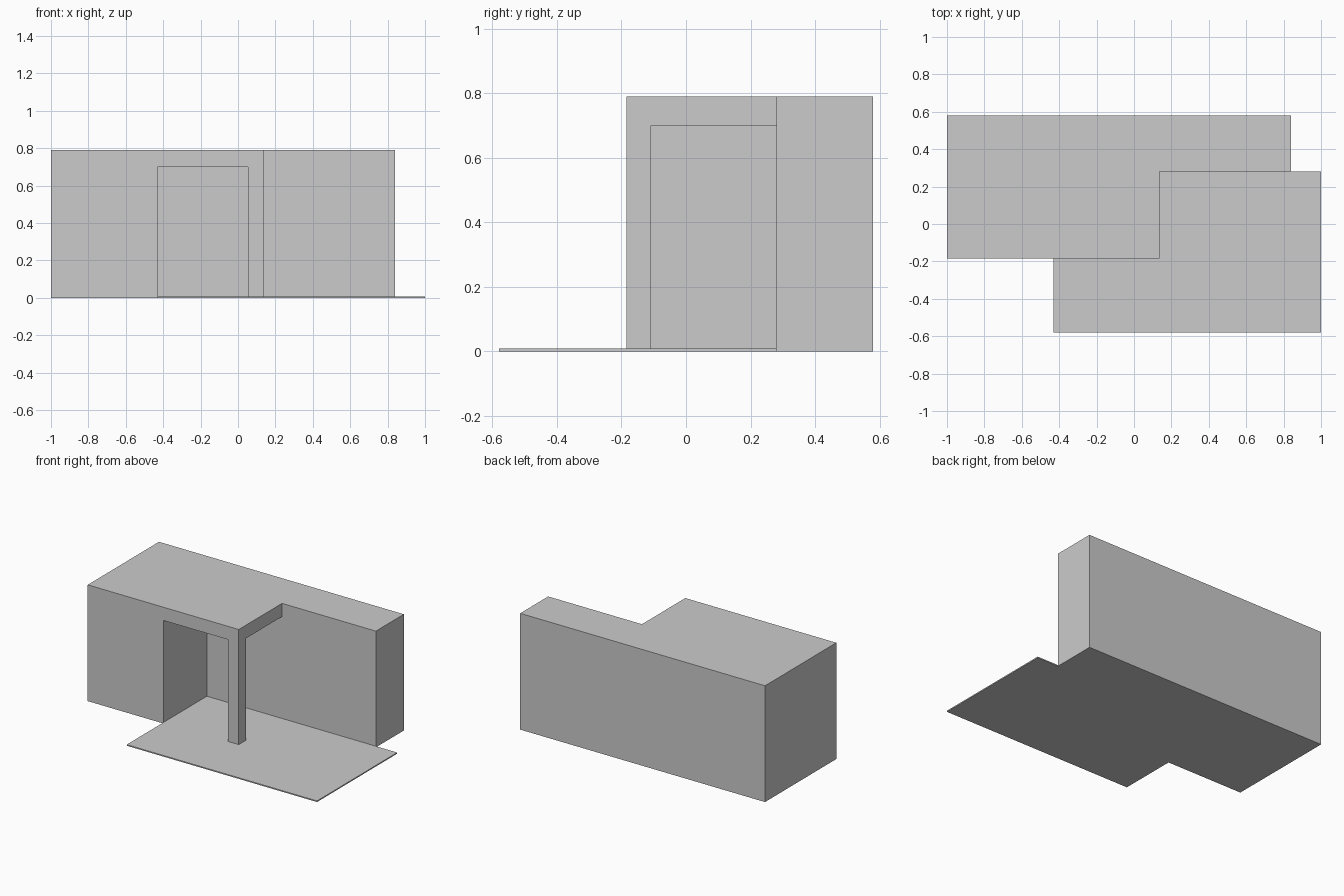
import bpy
import bmesh

cube = bpy.data.objects.get("Cube")
if cube:
    bpy.data.objects.remove(cube, do_unlink=True)

# Single plain grey
grey = bpy.data.materials.new("plain grey")
grey.use_nodes = True
colour = (0.6, 0.6, 0.6, 1)
grey.diffuse_color = colour
grey.node_tree.nodes["Principled BSDF"].inputs["Base Color"].default_value = colour


def prism(name, outline, bottom, top):
    """Extrude a ground plan outline from bottom to top."""
    bm = bmesh.new()
    face = bm.faces.new([bm.verts.new((x, y, bottom)) for x, y in outline])
    new = bmesh.ops.extrude_face_region(bm, geom=[face])["geom"]
    bmesh.ops.translate(bm, vec=(0, 0, top - bottom),
                        verts=[g for g in new if isinstance(g, bmesh.types.BMVert)])
    bmesh.ops.recalc_face_normals(bm, faces=bm.faces)
    mesh = bpy.data.meshes.new(name)
    bm.to_mesh(mesh)
    bm.free()
    mesh.materials.append(grey)
    obj = bpy.data.objects.new(name, mesh)
    bpy.context.collection.objects.link(obj)
    return obj


# Shared plan lines
left, right, wing_end = -1.0, 0.135, 0.84
front, back, wing_front = -0.185, 0.58, 0.28
porch_x, post_x, post_y = -0.43, 0.053, -0.108
ceiling, roof, deck_top = 0.70, 0.79, 0.008

# House: L-shaped block
house = prism("house", [(left, front), (right, front), (right, wing_front),
                        (wing_end, wing_front), (wing_end, back), (left, back)],
              0, roof)

# Corner porch recess, leaving a square post at the outer corner
over = 0.1
recess = prism("porch_recess", [(porch_x, front - over), (post_x, front - over),
                                (post_x, post_y), (right + over, post_y),
                                (right + over, wing_front), (porch_x, wing_front)],
               -over, ceiling)
recess.hide_render = True
recess.hide_set(True)
cut = house.modifiers.new("porch", "BOOLEAN")
cut.operation = "DIFFERENCE"
cut.solver = "EXACT"
cut.object = recess

# Thin terrace slab running from the porch to the yard
prism("terrace", [(porch_x, -0.58), (1, -0.58), (1, wing_front), (porch_x, wing_front)],
      0, deck_top)
